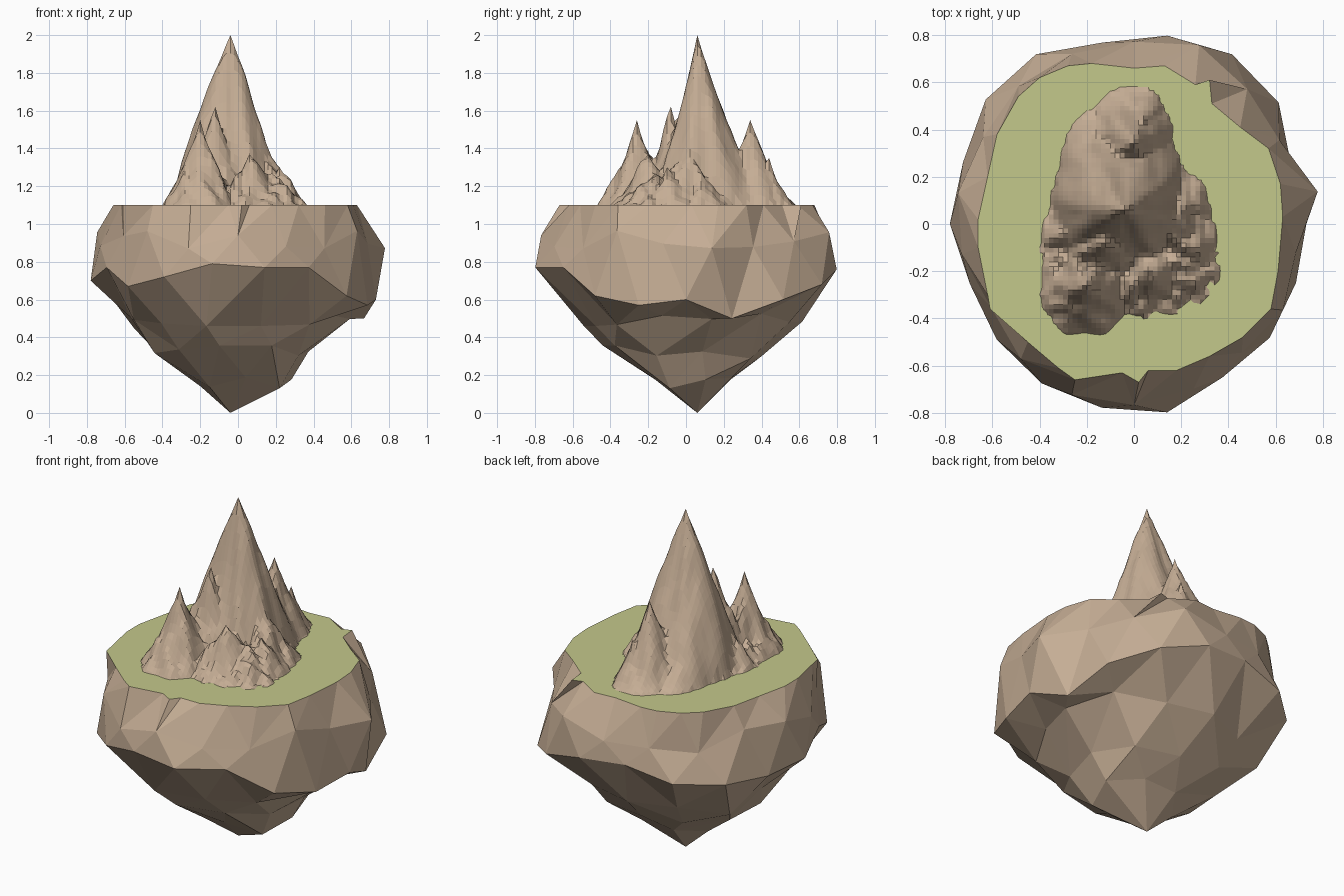
import bpy, bmesh, math, random
from mathutils import Vector, noise

if "Cube" in bpy.data.objects:
    bpy.data.objects.remove(bpy.data.objects["Cube"])

random.seed(4)
TOP = 1.1


def material(name, rgb):
    m = bpy.data.materials.new(name)
    m.diffuse_color = (*rgb, 1)
    m.use_nodes = True
    m.node_tree.nodes["Principled BSDF"].inputs["Base Color"].default_value = m.diffuse_color
    return m


rock_mat = material("rock", (0.56, 0.42, 0.30))
grass_mat = material("grass", (0.55, 0.58, 0.26))


def finish(bm, name, mat):
    bmesh.ops.recalc_face_normals(bm, faces=bm.faces[:])
    me = bpy.data.meshes.new(name)
    bm.to_mesh(me)
    bm.free()
    me.materials.append(mat)
    ob = bpy.data.objects.new(name, me)
    bpy.context.collection.objects.link(ob)
    return ob


def polar(r, deg, z):
    a = math.radians(deg)
    return Vector((r * math.cos(a), r * math.sin(a), z))


def stitch(bm, a, b):
    """Triangle strip between two closed rings of (fraction, vertex)."""
    i = j = 0
    n, m = len(a), len(b)
    fa = lambda k: a[k % n][0] + k // n
    fb = lambda k: b[k % m][0] + k // m
    while i < n or j < m:
        if j >= m or (i < n and fa(i + 1) <= fb(j + 1)):
            bm.faces.new((a[i % n][1], a[(i + 1) % n][1], b[j % m][1]))
            i += 1
        else:
            bm.faces.new((a[i % n][1], b[(j + 1) % m][1], b[j % m][1]))
            j += 1


# Grass rim outline, then ledge radii and heights every 20 degrees
rim = [(.63, .03), (.62, .17), (.57, .32), (.45, .41), (.33, .51), (.32, .61),
       (.26, .59), (.13, .67), (0, .66), (-.18, .68), (-.28, .67), (-.40, .62),
       (-.49, .54), (-.58, .38), (-.62, .2), (-.66, .02), (-.66, -.1),
       (-.62, -.3), (-.61, -.36), (-.45, -.5), (-.32, -.61), (-.25, -.66),
       (-.05, -.63), (.02, -.67), (.06, -.62), (.18, -.62), (.32, -.56),
       (.46, -.48), (.58, -.36), (.61, -.2)]
ledge = [.73, .71, .80, .83, .81, .78, .83, .82, .77,
         .78, .74, .76, .78, .79, .81, .75, .75, .73]
ledge_z = [.60, .50, .60, .68, .76, .78, .72, .70, .68,
           .70, .77, .67, .72, .79, .77, .77, .62, .57]

# Rock body: rings narrowing to an off-centre tip
bm = bmesh.new()
rings = [[(math.atan2(y, x) / math.tau % 1, Vector((x, y, TOP))) for x, y in rim]]
shoulder = []
for k in range(18):
    r = (ledge[k] + ledge[(k + 1) % 18]) / 2 * random.uniform(.91, .99)
    shoulder.append(((k + .5) / 18, polar(.79 if k == 0 else r, 20 * k + 10,
                                         .92 + random.uniform(-.06, .06))))
rings.append(shoulder)
rings.append([(k / 18, polar(ledge[k], 20 * k, ledge_z[k])) for k in range(18)])
# count, height, radii, centre, jitter of each lower ring
for n, z, rx, ry, cx, cy, jit in ((13, .49, .58, .55, -.03, .05, .05),
                                  (10, .32, .43, .42, -.04, .01, .04),
                                  (7, .16, .24, .22, .03, .04, .03)):
    ring = []
    for k in range(n):
        f = (k + .3) / n
        a = math.tau * f
        s = 1 + random.uniform(-.08, .10)
        ring.append((f, Vector((cx + rx * s * math.cos(a), cy + ry * s * math.sin(a),
                                z + random.uniform(-jit, jit)))))
    rings.append(ring)
rings = [[(f, bm.verts.new(co)) for f, co in ring] for ring in rings]
for upper, lower in zip(rings, rings[1:]):
    stitch(bm, upper, lower)
tip = bm.verts.new((-.04, .06, 0))
last = [v for f, v in rings[-1]]
for k in range(len(last)):
    bm.faces.new((last[k], last[(k + 1) % len(last)], tip))
finish(bm, "island_rock", rock_mat)

# Grass cap
bm = bmesh.new()
bm.faces.new([bm.verts.new((x, y, TOP)) for x, y in rim])
grass = finish(bm, "grass_top", grass_mat)
if grass.data.polygons[0].normal.z < 0:
    grass.data.flip_normals()

# Peaks: x, y, height, reach to -x, +x, -y, +y, steepness along x and y, roughness
peaks = [(-.04, .06, .90, .30, .25, .34, .49, .75, 1.9, .03),
         (.00, .34, .45, .20, .165, .22, .25, 1.2, 1.5, .04),
         (-.20, -.26, .45, .20, .19, .22, .22, 1.4, 1.5, .08),
         (-.12, -.08, .52, .28, .20, .22, .20, 1.6, 1.4, .09),
         (.16, .02, .30, .14, .17, .26, .22, 1.2, 1.2, .07),
         (.06, -.20, .27, .20, .30, .20, .24, 1.4, 1.3, .09),
         (.04, .44, .25, .13, .09, .14, .12, 1.2, 1.2, .04),
         (.22, -.10, .20, .15, .14, .14, .20, 1.2, 1.2, .06),
         (-.30, -.04, .16, .10, .15, .14, .12, 1.2, 1.2, .05)]


def height(x, y):
    best = -.02
    for i, (px, py, h, x0, x1, y0, y1, ex, ey, rough) in enumerate(peaks):
        dx, dy = x - px, y - py
        u = abs(dx) / (x0 if dx < 0 else x1)
        v = abs(dy) / (y0 if dy < 0 else y1)
        t = (u ** 2.2 + v ** 2.2) ** (1 / 2.2)
        if t < 1e-6:
            best = max(best, h)
            continue
        # shallow gullies run down each slope
        t *= 1 + .025 * math.sin(8 * math.atan2(dy, dx) + i)
        if t < 1:
            p = (ex * u * u + ey * v * v) / (u * u + v * v)
            z = h * (1 - t) ** p
            z += rough * noise.noise((x * 16, y * 16, i * 3.7)) * min(1, 4 * t * (1 - t))
            best = max(best, z)
    return best


# Mountain range: a grid pulled up to the highest peak slope at each point
bm = bmesh.new()
step = .02
grid = {}
for i in range(-22, 22):
    for j in range(-26, 32):
        x, y = i * step, j * step
        grid[i, j] = bm.verts.new((x, y, TOP + height(x, y)))
for (i, j), v in grid.items():
    quad = [grid.get(k) for k in ((i, j), (i + 1, j), (i + 1, j + 1), (i, j + 1))]
    if all(quad) and max(q.co.z for q in quad) > TOP:
        bm.faces.new(quad)
bmesh.ops.delete(bm, geom=[v for v in bm.verts if not v.link_faces], context='VERTS')
finish(bm, "mountains", rock_mat)
